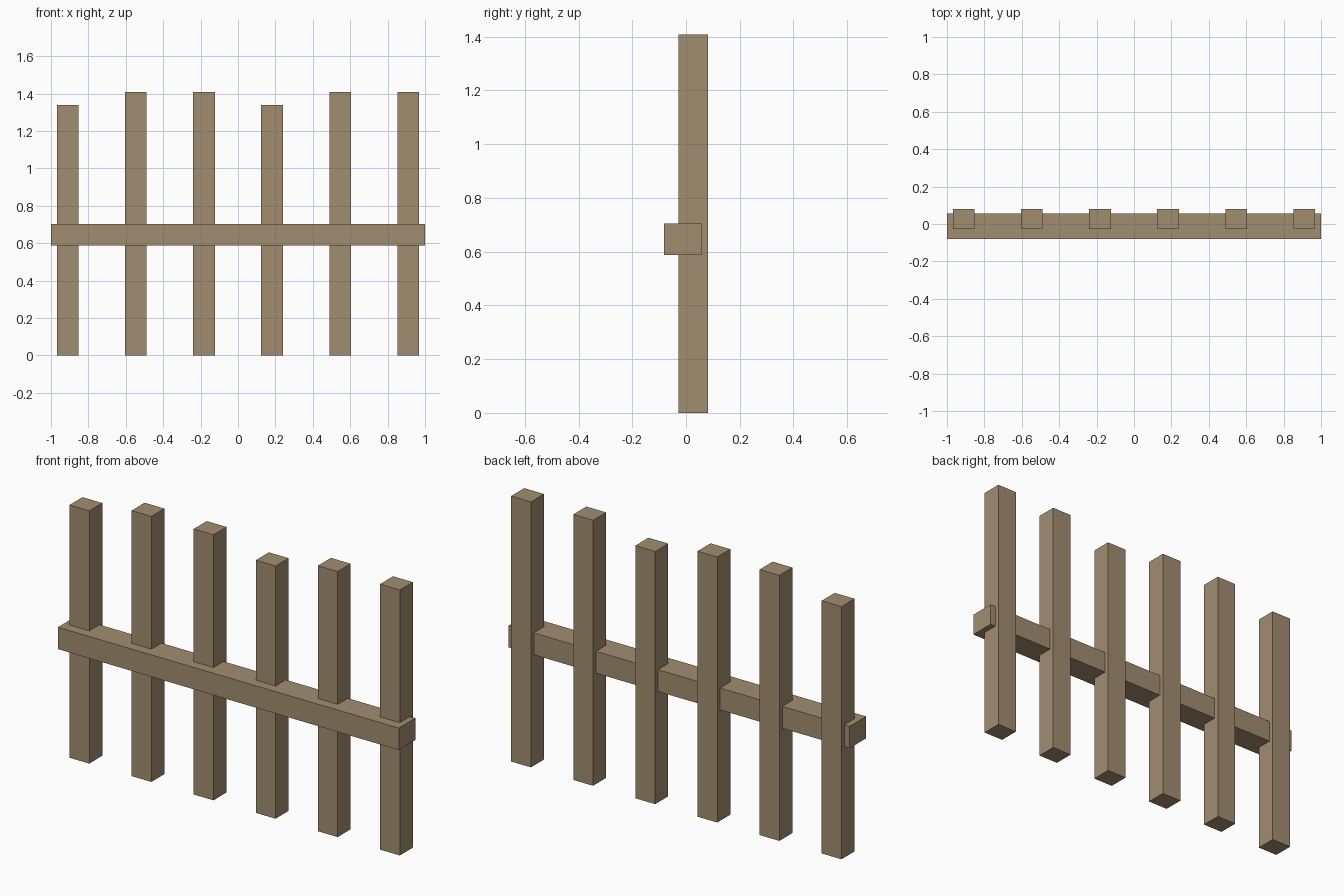
import bpy

if "Cube" in bpy.data.objects:
    bpy.data.objects.remove(bpy.data.objects["Cube"])

# One wood colour for the whole fence
wood = bpy.data.materials.new("weathered wood")
wood.diffuse_color = (0.36, 0.27, 0.163, 1.0)
wood.use_nodes = True
wood.node_tree.nodes["Principled BSDF"].inputs["Base Color"].default_value = wood.diffuse_color


def box(name, x, y, z):
    """Flat-faced box from (min, max) ranges on each axis."""
    bpy.ops.mesh.primitive_cube_add(size=1, location=[sum(r) / 2 for r in (x, y, z)])
    ob = bpy.context.object
    ob.name = name
    ob.scale = [r[1] - r[0] for r in (x, y, z)]
    bpy.ops.object.transform_apply(location=False, rotation=False, scale=True)
    ob.data.materials.append(wood)
    return ob


# Horizontal rail, let into the front of the posts
box("rail", (-1.0, 1.0), (-0.081, 0.057), (0.588, 0.704))

# Six evenly spaced posts, every third one a little shorter
for i in range(6):
    cx = -0.911 + i * 0.3644
    top = 1.34 if i % 3 == 0 else 1.408
    box(f"post_{i + 1}", (cx - 0.058, cx + 0.058), (-0.028, 0.081), (0.0, top))
